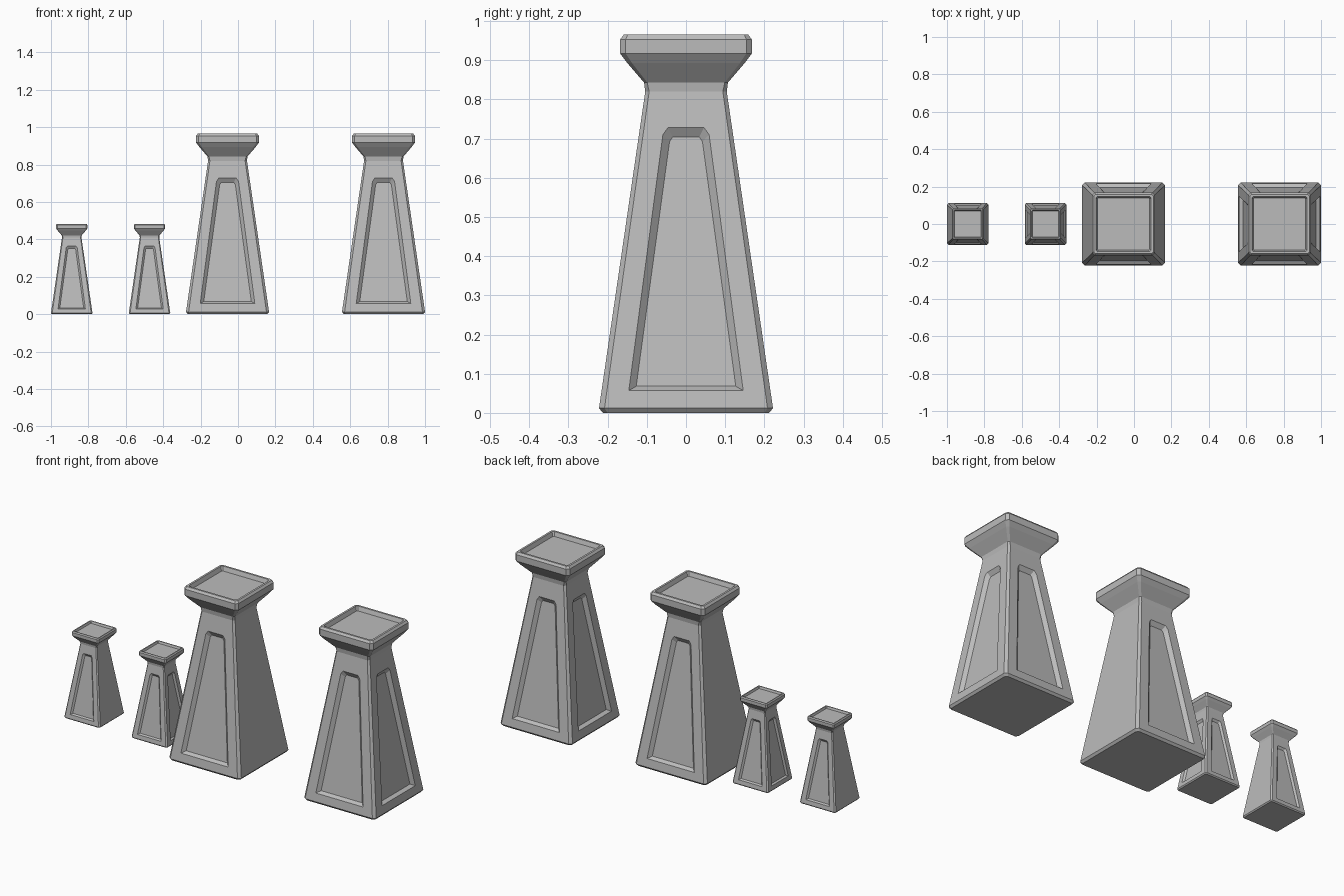
import bpy, bmesh
from mathutils import Vector, Matrix

if "Cube" in bpy.data.objects:
    bpy.data.objects.remove(bpy.data.objects["Cube"], do_unlink=True)

stone = bpy.data.materials.new("grey stone")
stone.use_nodes = True
GREY = (0.5, 0.5, 0.5, 1)
stone.diffuse_color = GREY
stone.node_tree.nodes["Principled BSDF"].inputs["Base Color"].default_value = GREY

# Rings from the base up, over the rim and into the top tray: half width, height, corner chamfer
RINGS = [(0.212, 0, 0.012), (0.222, 0.012, 0.014), (0.104, 0.82, 0.01), (0.107, 0.843, 0.008),
         (0.15, 0.893, 0.012), (0.168, 0.917, 0.014), (0.168, 0.953, 0.014),
         (0.159, 0.965, 0.01), (0.148, 0.965, 0.008), (0.14, 0.942, 0.006)]
SHAFT = 1  # index of the ring where the tapered shaft starts

# Panel outlines on the front face: x, z
OPENING = [(-0.146, 0.057), (0.146, 0.057), (0.059, 0.71), (0.046, 0.728), (-0.046, 0.728), (-0.059, 0.71)]
FLOOR = [(-0.127, 0.068), (0.127, 0.068), (0.042, 0.692), (0.034, 0.704), (-0.034, 0.704), (-0.042, 0.692)]
DEPTH = 0.018


def face_y(z):
    """Position of the sloping front face at a height."""
    (h0, z0, _), (h1, z1, _) = RINGS[SHAFT:SHAFT + 2]
    return -(h0 + (h1 - h0) * (z - z0) / (z1 - z0))


def add_panel(bm, corners, turn):
    """Frame, sloping walls and recessed floor on one shaft face."""
    rot = Matrix.Rotation(turn, 3, 'Z')
    opening = [bm.verts.new(rot @ Vector((x, face_y(z), z))) for x, z in OPENING]
    floor = [bm.verts.new(rot @ Vector((x, face_y(z) + DEPTH, z))) for x, z in FLOOR]
    bl, br, tr, tl = corners
    o = opening
    for f in [(bl, br, o[1], o[0]), (br, tr, o[2], o[1]), (tr, o[3], o[2]),
              (tr, tl, o[4], o[3]), (tl, o[5], o[4]), (tl, bl, o[0], o[5])]:
        bm.faces.new(f)
    for i in range(6):
        j = (i + 1) % 6
        bm.faces.new((o[i], o[j], floor[j], floor[i]))
    bm.faces.new(floor)


def pedestal(name, x, size, panel_sides):
    bm = bmesh.new()
    rings = []
    for h, z, c in RINGS:
        ring = []
        for k in range(4):
            rot = Matrix.Rotation(k * 1.5707963, 3, 'Z')
            ring += [bm.verts.new(rot @ Vector((s * (h - c), -h, z))) for s in (-1, 1)]
        rings.append(ring)
    # Shell between rings; even segments are the flat sides, odd ones the corners
    for r in range(len(rings) - 1):
        low, high = rings[r], rings[r + 1]
        for i in range(8):
            j = (i + 1) % 8
            quad = (low[i], low[j], high[j], high[i])
            if r == SHAFT and i % 2 == 0 and i // 2 in panel_sides:
                add_panel(bm, quad, i // 2 * 1.5707963)
            else:
                bm.faces.new(quad)
    bm.faces.new(reversed(rings[0]))
    bm.faces.new(rings[-1])
    bmesh.ops.recalc_face_normals(bm, faces=bm.faces)
    mesh = bpy.data.meshes.new(name)
    bm.to_mesh(mesh)
    bm.free()
    mesh.materials.append(stone)
    obj = bpy.data.objects.new(name, mesh)
    obj.location.x = x
    obj.scale = (size,) * 3
    bpy.context.collection.objects.link(obj)


FRONT_BACK = (0, 2)
ALL_SIDES = (0, 1, 2, 3)
pedestal("small_pedestal_two_panels", -0.889, 0.5, FRONT_BACK)
pedestal("small_pedestal_four_panels", -0.473, 0.5, ALL_SIDES)
pedestal("large_pedestal_two_panels", -0.056, 1, FRONT_BACK)
pedestal("large_pedestal_four_panels", 0.778, 1, ALL_SIDES)
